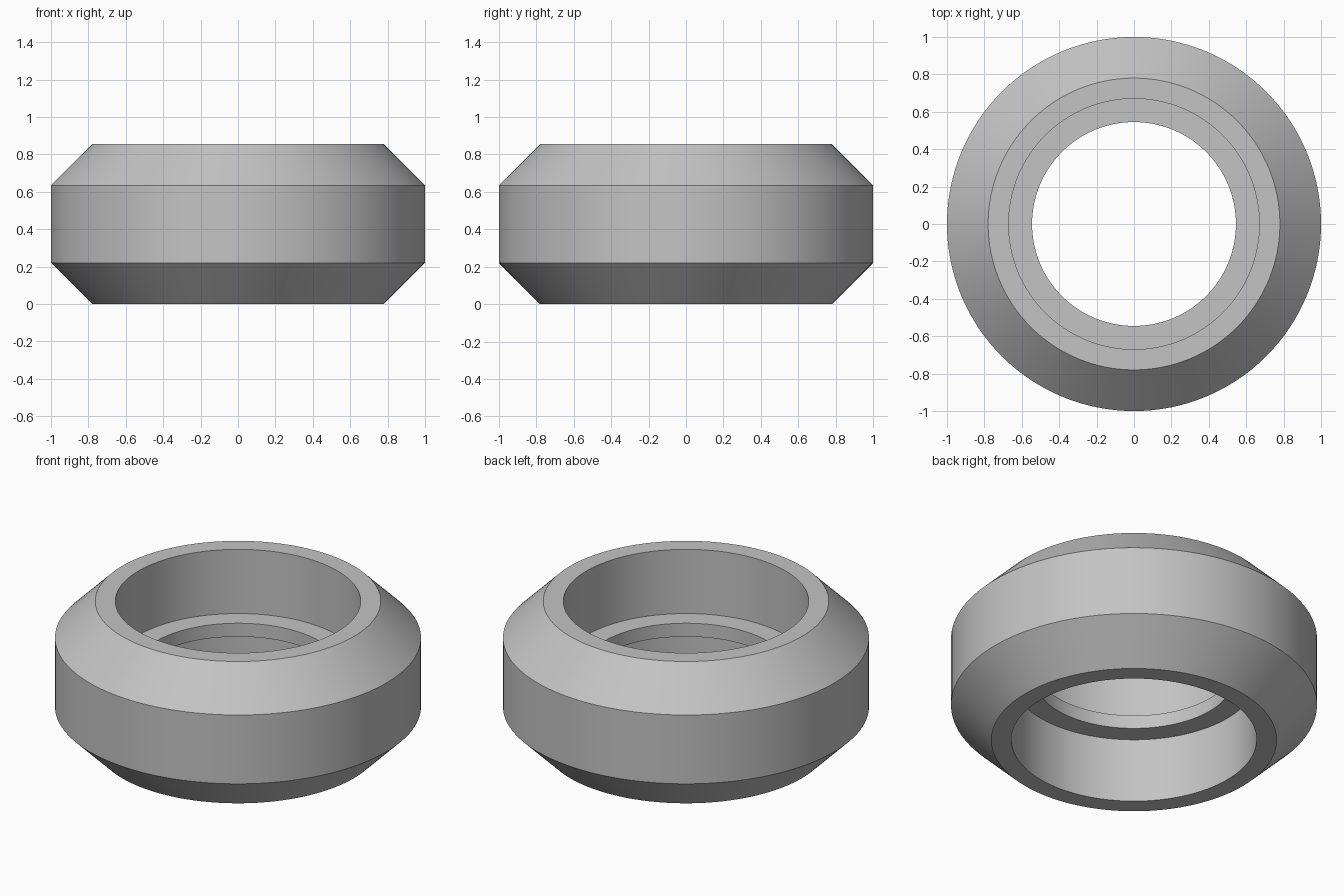
import bpy
import bmesh
import math
from mathutils import Matrix

cube = bpy.data.objects.get("Cube")
if cube:
    bpy.data.objects.remove(cube, do_unlink=True)

SEGMENTS = 128
HEIGHT = 0.855

# Plain grey metal
metal = bpy.data.materials.new("grey_metal")
metal.use_nodes = True
colour = (0.55, 0.55, 0.55, 1)
metal.diffuse_color = colour
metal.node_tree.nodes["Principled BSDF"].inputs["Base Color"].default_value = colour

# Lower half of the section: lip, counterbore, flat rim, chamfer, outer wall
lower = [(0.545, 0.387), (0.67, 0.387), (0.67, 0), (0.78, 0), (1, 0.22)]
upper = [(r, HEIGHT - z) for r, z in reversed(lower)]
profile = lower + upper

# Revolve the closed section around z
bm = bmesh.new()
verts = [bm.verts.new((r, 0, z)) for r, z in profile]
edges = [bm.edges.new((v, verts[(i + 1) % len(verts)])) for i, v in enumerate(verts)]
bmesh.ops.spin(bm, geom=verts + edges, cent=(0, 0, 0), axis=(0, 0, 1),
               angle=math.tau, steps=SEGMENTS, use_merge=True)
bmesh.ops.remove_doubles(bm, verts=bm.verts, dist=0.0001)
bmesh.ops.recalc_face_normals(bm, faces=bm.faces)

mesh = bpy.data.meshes.new("collar_ring")
bm.to_mesh(mesh)
bm.free()
mesh.materials.append(metal)
ring = bpy.data.objects.new("collar_ring", mesh)
bpy.context.collection.objects.link(ring)

# Smooth round walls with crisp rims
bpy.ops.object.select_all(action="DESELECT")
ring.select_set(True)
bpy.context.view_layer.objects.active = ring
bpy.ops.object.shade_smooth_by_angle(angle=math.radians(30))
